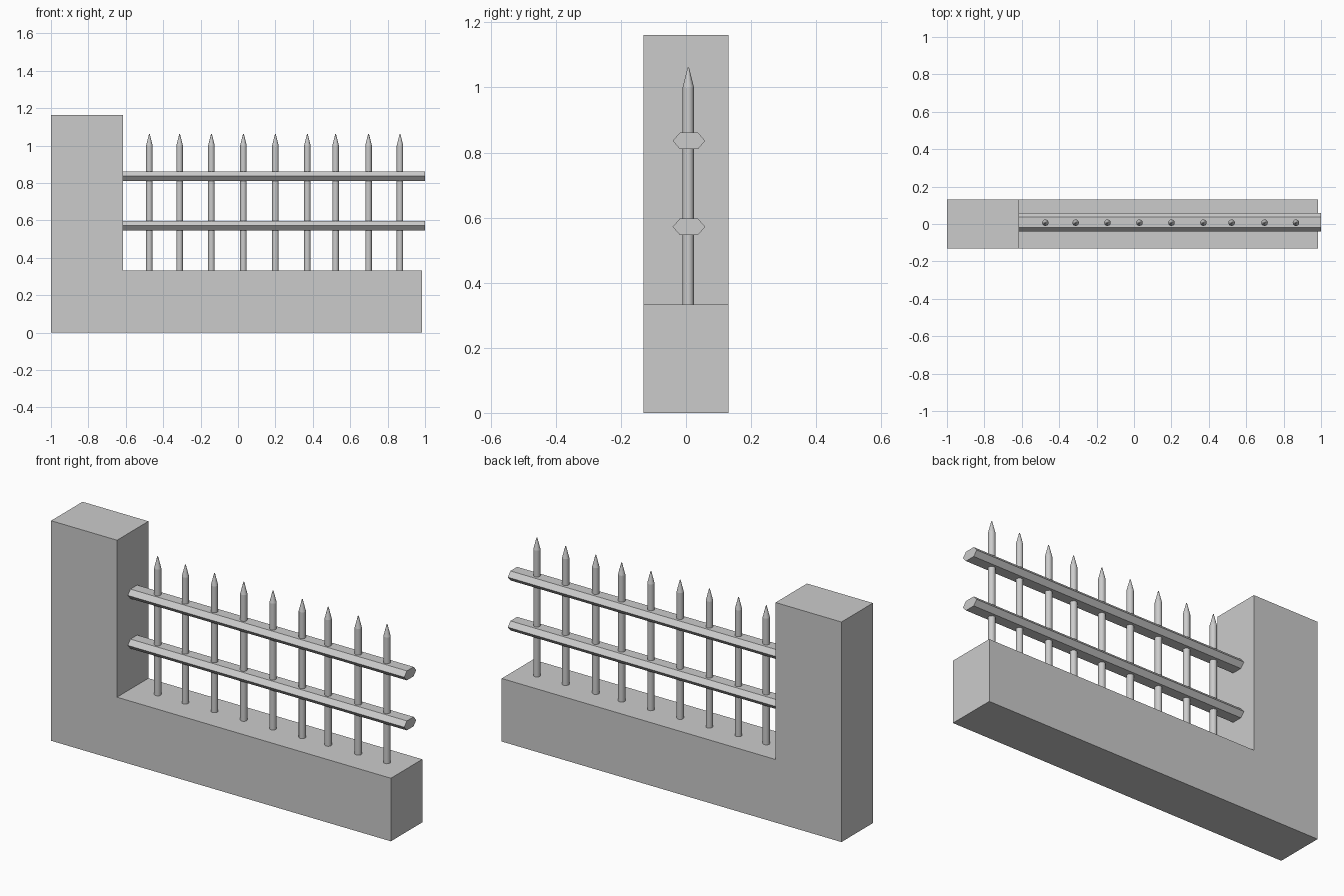
import bpy, bmesh, math
from mathutils import Vector

if "Cube" in bpy.data.objects:
    bpy.data.objects.remove(bpy.data.objects["Cube"])


def finish(name, bm):
    bmesh.ops.recalc_face_normals(bm, faces=bm.faces)
    mesh = bpy.data.meshes.new(name)
    bm.to_mesh(mesh)
    bm.free()
    obj = bpy.data.objects.new(name, mesh)
    bpy.context.collection.objects.link(obj)
    return obj


def extrude_profile(name, points, offset):
    """Closed solid from a planar outline swept along an offset."""
    bm = bmesh.new()
    face = bm.faces.new([bm.verts.new(p) for p in points])
    swept = bmesh.ops.extrude_face_region(bm, geom=[face], use_keep_orig=True)
    verts = [g for g in swept["geom"] if isinstance(g, bmesh.types.BMVert)]
    bmesh.ops.translate(bm, verts=verts, vec=Vector(offset))
    return finish(name, bm)


def picket(name, x, y, r=0.0175, sides=12):
    """Round bar with a pointed tip."""
    bm = bmesh.new()
    rings = []
    for z, rad in ((0.333, r), (1.0, r), (1.062, 0.002)):
        rings.append([bm.verts.new((x + rad * math.cos(2 * math.pi * i / sides),
                                    y + rad * math.sin(2 * math.pi * i / sides), z))
                      for i in range(sides)])
    for a, b in zip(rings, rings[1:]):
        for i in range(sides):
            j = (i + 1) % sides
            bm.faces.new((a[i], a[j], b[j], b[i])).smooth = True
    bm.faces.new(rings[0])
    bm.faces.new(rings[-1])
    obj = finish(name, bm)
    # crisp shoulder and end caps
    for e in obj.data.edges:
        z0, z1 = (obj.data.vertices[v].co.z for v in e.vertices)
        e.use_edge_sharp = abs(z0 - z1) < 1e-5
    return obj


# L-shaped masonry: low wall with tall end pillar
D = 0.131
outline = [(-1, 0), (0.985, 0), (0.985, 0.333), (-0.615, 0.333),
           (-0.615, 1.162), (-1, 1.162)]
extrude_profile("wall_and_pillar", [(x, -D, z) for x, z in outline], (0, 2 * D, 0))

# Flattened hexagonal rails
YC = 0.009
hexagon = [(-0.05, 0), (-0.028, 0.025), (0.028, 0.025),
           (0.05, 0), (0.028, -0.025), (-0.028, -0.025)]
for name, zc in (("lower_rail", 0.572), ("upper_rail", 0.836)):
    extrude_profile(name, [(-0.615, YC + y, zc + z) for y, z in hexagon], (1.615, 0, 0))

# Pointed pickets, slightly uneven spacing
for n, x in enumerate((-0.474, -0.312, -0.142, 0.029, 0.2, 0.371, 0.522, 0.698, 0.866)):
    picket(f"picket_{n + 1}", x, 0.007)
